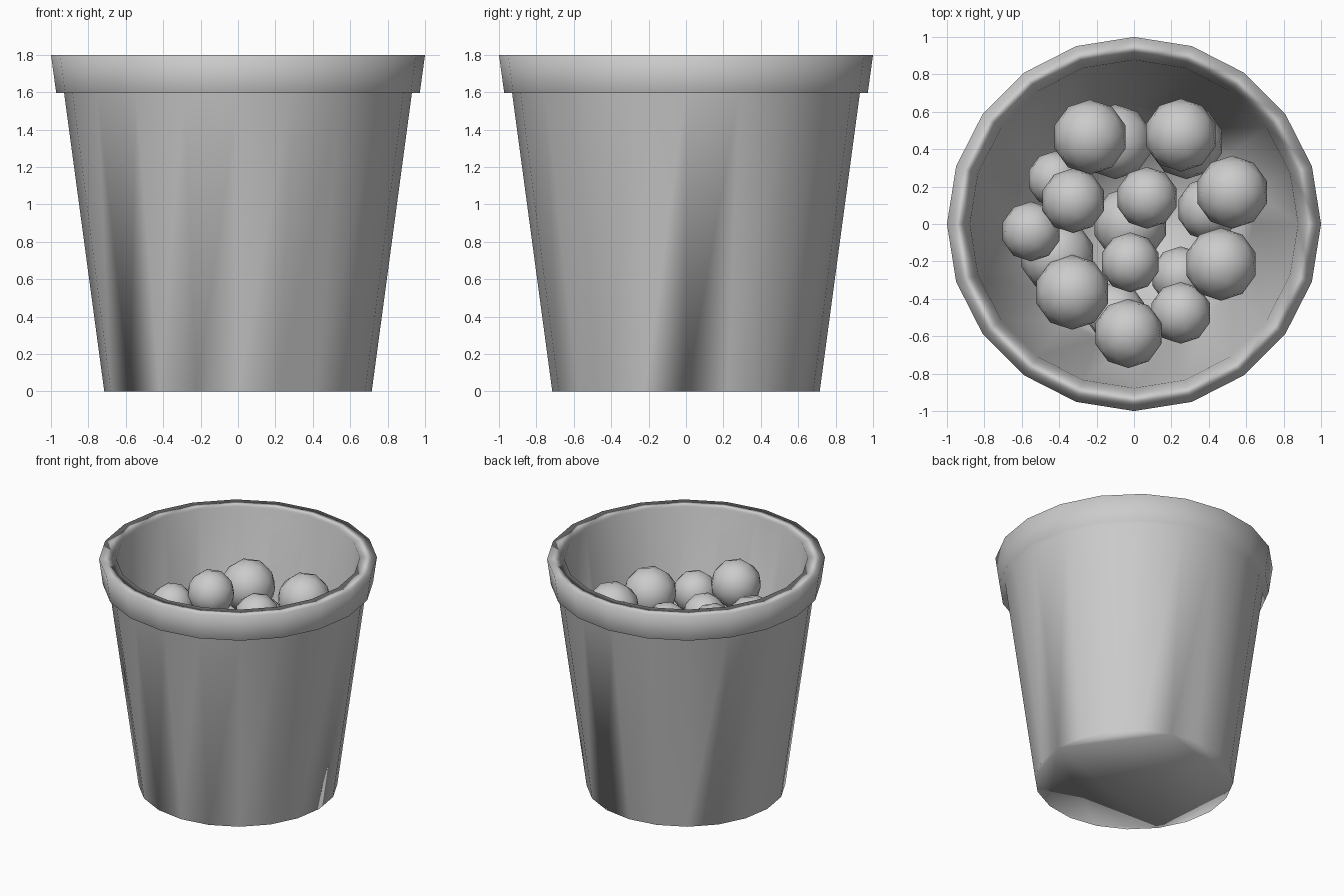
import bpy
import bmesh
from math import cos, sin, pi

cube = bpy.data.objects.get("Cube")
if cube:
    bpy.data.objects.remove(cube, do_unlink=True)

# Single plain material
grey = bpy.data.materials.new("plain_grey")
grey.use_nodes = True
colour = (0.6, 0.6, 0.6, 1)
grey.diffuse_color = colour
grey.node_tree.nodes["Principled BSDF"].inputs["Base Color"].default_value = colour


def finish(name, bm):
    bmesh.ops.recalc_face_normals(bm, faces=bm.faces)
    for face in bm.faces:
        face.smooth = True
    mesh = bpy.data.meshes.new(name)
    bm.to_mesh(mesh)
    bm.free()
    mesh.materials.append(grey)
    obj = bpy.data.objects.new(name, mesh)
    bpy.context.collection.objects.link(obj)
    return obj


# Bucket: turned profile with outer wall, rim band, flat lip and inner wall
SIDES = 20
profile = [(0.715, 0), (0.93, 1.597), (0.972, 1.597), (1, 1.8),
           (0.877, 1.8), (0.64, 0.08)]
bm = bmesh.new()
rings = []
for r, z in profile:
    rings.append([bm.verts.new((r * cos(2 * pi * i / SIDES), r * sin(2 * pi * i / SIDES), z))
                  for i in range(SIDES)])
for low, high in zip(rings, rings[1:]):
    for i in range(SIDES):
        j = (i + 1) % SIDES
        bm.faces.new((low[i], low[j], high[j], high[i]))

# Closed floor, underside and inside
floors = [bm.faces.new(rings[0][::-1]), bm.faces.new(rings[-1])]
bmesh.ops.triangulate(bm, faces=floors)
bucket = finish("bucket", bm)

# Broad walls lead the smooth shading over the narrow ledges
weighting = bucket.modifiers.new("wall_shading", 'WEIGHTED_NORMAL')
weighting.mode = 'FACE_AREA'
weighting.weight = 50

# Balls: x, y, z, radius
upper_balls = [
    (-0.235, 0.465, 1.34, 0.2), (0.25, 0.475, 1.36, 0.195),
    (0.525, 0.17, 1.33, 0.195), (0.465, -0.215, 1.32, 0.195),
    (0.07, 0.14, 1.31, 0.165), (-0.325, 0.125, 1.39, 0.173),
    (-0.55, -0.04, 1.3, 0.16), (-0.02, -0.205, 1.28, 0.16),
    (-0.33, -0.365, 1.24, 0.2), (-0.03, -0.585, 1.38, 0.185),
    (0.25, -0.475, 1.28, 0.165),
]
lower_balls = [
    (-0.1, 0.44, 1.08, 0.2), (0.28, 0.44, 1.08, 0.2),
    (-0.42, 0.24, 1.1, 0.15), (-0.41, -0.17, 1.06, 0.2),
    (-0.02, 0, 1.05, 0.2), (0.4, 0.08, 1.08, 0.17),
    (0.25, -0.28, 1.05, 0.16), (-0.1, -0.47, 1.06, 0.16),
]
for layer, balls in (("upper", upper_balls), ("lower", lower_balls)):
    for n, (x, y, z, r) in enumerate(balls, 1):
        bm = bmesh.new()
        bmesh.ops.create_icosphere(bm, subdivisions=2, radius=r)
        finish(f"{layer}_ball_{n}", bm).location = (x, y, z)
